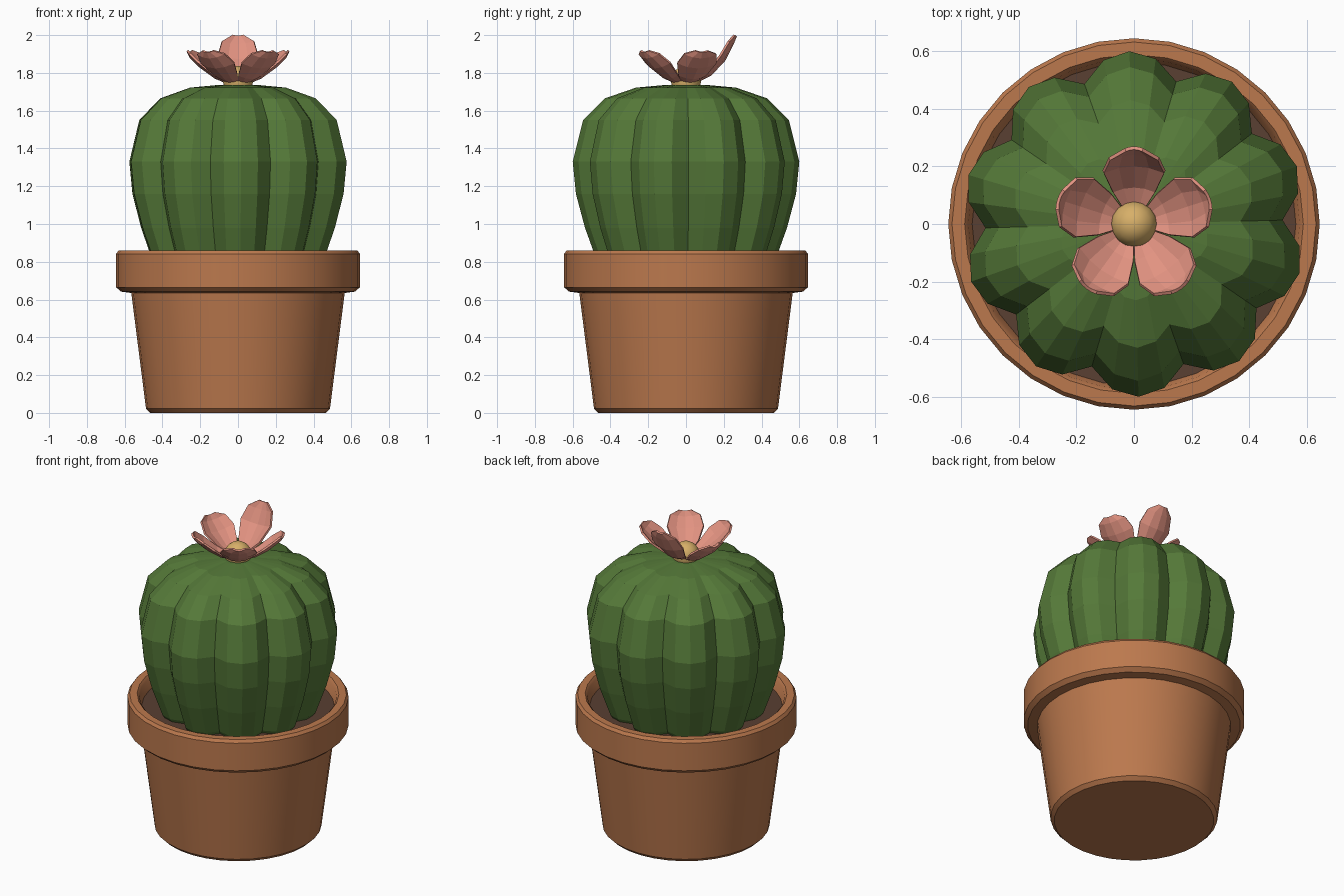
import bpy, math
from math import sin, cos, pi

if "Cube" in bpy.data.objects:
    bpy.data.objects.remove(bpy.data.objects["Cube"])


def material(name, rgb):
    m = bpy.data.materials.new(name)
    m.diffuse_color = (*rgb, 1)
    m.use_nodes = True
    m.node_tree.nodes["Principled BSDF"].inputs["Base Color"].default_value = m.diffuse_color
    return m


def make(name, verts, faces, mat, smooth=False):
    me = bpy.data.meshes.new(name)
    me.from_pydata(verts, [], faces)
    me.materials.append(mat)
    ob = bpy.data.objects.new(name, me)
    bpy.context.collection.objects.link(ob)
    if smooth:
        bpy.ops.object.select_all(action='DESELECT')
        bpy.context.view_layer.objects.active = ob
        ob.select_set(True)
        bpy.ops.object.shade_smooth_by_angle(angle=math.radians(30))
    return ob


def lathe(name, profile, n, mat, scale=lambda i: 1.0, turn=0.0, smooth=False):
    """Spin (radius, z) points, listed bottom/outside first, and cap both ends."""
    verts, faces = [], []
    for r, z in profile:
        for i in range(n):
            a, k = turn + 2 * pi * i / n, scale(i)
            verts.append((r * k * cos(a), r * k * sin(a), z))
    for j in range(len(profile) - 1):
        for i in range(n):
            k = (i + 1) % n
            faces.append((j*n + i, j*n + k, (j+1)*n + k, (j+1)*n + i))
    last = (len(profile) - 1) * n
    faces.append(tuple(reversed(range(n))))
    faces.append(tuple(range(last, last + n)))
    return make(name, verts, faces, mat, smooth)


terracotta = material("terracotta", (0.50, 0.19, 0.075))
earth = material("earth", (0.10, 0.05, 0.032))
green = material("cactus_green", (0.09, 0.19, 0.04))
pink = material("petal_pink", (0.76, 0.29, 0.22))
yellow = material("pollen_yellow", (0.68, 0.43, 0.14))

# Pot with thick rim, hollow down below the soil
lathe("pot", [(0.465, 0), (0.487, 0.022), (0.565, 0.635), (0.62, 0.642),
              (0.645, 0.665), (0.645, 0.842), (0.632, 0.86), (0.588, 0.86),
              (0.575, 0.845), (0.55, 0.72)], 32, terracotta, smooth=True)

# Soil disc
lathe("soil", [(0.555, 0.74), (0.562, 0.78)], 32, earth)

# Ribbed cactus body: ten ribs, four faces each
rib = (1.0, 0.965, 0.86, 0.965)
lathe("cactus_body", [(0.40, 0.70), (0.47, 0.80), (0.535, 0.98), (0.583, 1.16),
                      (0.60, 1.33), (0.545, 1.55), (0.43, 1.665),
                      (0.265, 1.722), (0.10, 1.737)],
      40, green, scale=lambda i: rib[i % 4], turn=pi / 2 + math.radians(1.5))

# Petals: cupped strips of (radius, z, half width) rows
LOW = [(0.03, 1.737, 0.02), (0.12, 1.772, 0.075), (0.20, 1.828, 0.107),
       (0.255, 1.88, 0.088), (0.275, 1.91, 0.035)]
TALL = [(0.03, 1.74, 0.02), (0.13, 1.79, 0.075), (0.205, 1.87, 0.107),
        (0.245, 1.95, 0.085), (0.264, 1.995, 0.03)]


def petal(name, rows, a):
    cols = (-1, -0.5, 0, 0.5, 1)
    verts, faces = [], []
    tilt = math.atan2(rows[-1][1] - rows[0][1], rows[-1][0] - rows[0][0])
    for r, z, w in rows:
        for s in cols:
            cup = 0.3 * w * s * s
            rr, zz, side = r - cup * sin(tilt), z + cup * cos(tilt), w * s
            verts.append((rr * cos(a) - side * sin(a),
                          rr * sin(a) + side * cos(a), zz))
    for j in range(len(rows) - 1):
        for i in range(4):
            p = j * 5 + i
            faces.append((p, p + 5, p + 6, p + 1))
    ob = make(name, verts, faces, pink)
    sol = ob.modifiers.new("thickness", 'SOLIDIFY')
    sol.thickness = 0.012
    sol.offset = 0


for k in range(5):
    petal(f"petal_{k + 1}", TALL if k == 0 else LOW, pi / 2 + 2 * pi * k / 5)

# Flower centre
bpy.ops.mesh.primitive_uv_sphere_add(segments=16, ring_count=8, radius=0.08,
                                     location=(0, 0, 1.757))
centre = bpy.context.object
centre.name = "flower_centre"
centre.data.materials.append(yellow)
bpy.ops.object.shade_smooth()
